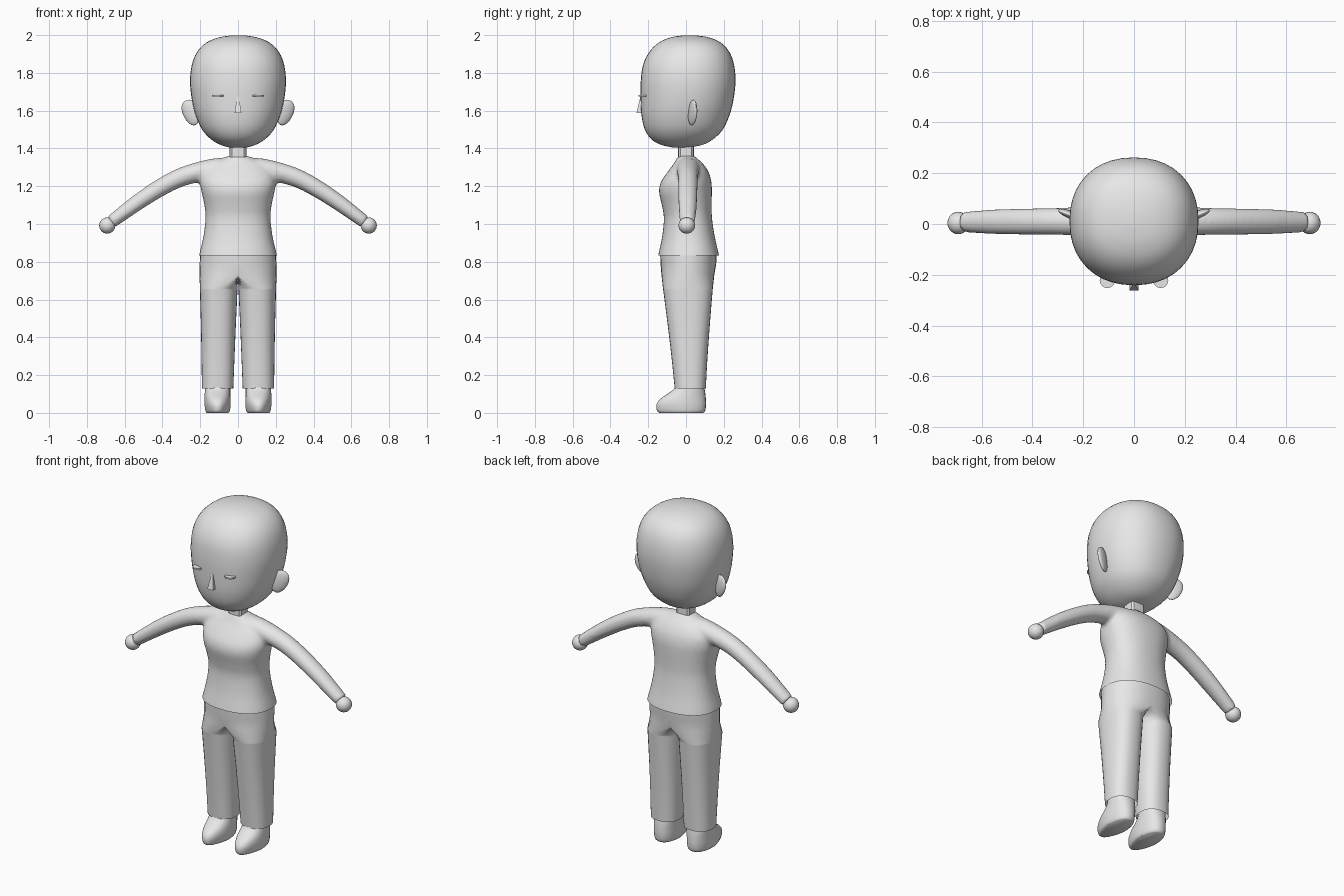
import bpy, bmesh, math
from mathutils import Vector
from mathutils.bvhtree import BVHTree

if "Cube" in bpy.data.objects:
    bpy.data.objects.remove(bpy.data.objects["Cube"])

grey = bpy.data.materials.new("light grey")
grey.diffuse_color = (0.8, 0.8, 0.8, 1)
grey.use_nodes = True
grey.node_tree.nodes["Principled BSDF"].inputs["Base Color"].default_value = grey.diffuse_color


def finish(name, bm, mirror=False, angle=50):
    bmesh.ops.remove_doubles(bm, verts=bm.verts, dist=1e-5)
    bmesh.ops.recalc_face_normals(bm, faces=bm.faces)
    me = bpy.data.meshes.new(name)
    bm.to_mesh(me)
    bm.free()
    me.materials.append(grey)
    ob = bpy.data.objects.new(name, me)
    bpy.context.collection.objects.link(ob)
    if mirror:
        m = ob.modifiers.new("mirror", 'MIRROR')
        m.use_clip = True
    bpy.ops.object.select_all(action='DESELECT')
    ob.select_set(True)
    bpy.context.view_layer.objects.active = ob
    bpy.ops.object.shade_smooth_by_angle(angle=math.radians(angle))
    return ob


def spline(keys, steps):
    """Smoothly interpolate rows of numbers."""
    out = []
    for i in range(len(keys) - 1):
        a, b = keys[max(i - 1, 0)], keys[i]
        c, d = keys[i + 1], keys[min(i + 2, len(keys) - 1)]
        for s in range(steps):
            t = s / steps
            out.append([q + 0.5 * t * (r - p + t * (2*p - 5*q + 4*r - u + t * (3*(q - r) + u - p)))
                        for p, q, r, u in zip(a, b, c, d)])
    return out + [list(keys[-1])]


def skin(bm, rings, start=True, end=True):
    """Join point rings with quads, with optional caps."""
    vs = [[bm.verts.new(p) for p in r] for r in rings]
    n = len(vs[0])
    for a, b in zip(vs, vs[1:]):
        for i in range(n):
            j = (i + 1) % n
            bm.faces.new((a[i], a[j], b[j], b[i]))
    if start:
        bm.faces.new(vs[0][::-1])
    if end:
        bm.faces.new(vs[-1])


def oval(z, cx, y0, y1, rx, n=32, power=2.0, toe=0.0):
    """Horizontal rounded section; toe narrows the front."""
    pts = []
    for i in range(n):
        t = 2 * math.pi * i / n
        c, s = math.cos(t), math.sin(t)
        x = math.copysign(abs(c) ** (2 / power), c) * rx
        y = math.copysign(abs(s) ** (2 / power), s)
        x *= 1 - toe * max(0, -y)
        pts.append((cx + x, (y0 + y1) / 2 + y * (y1 - y0) / 2, z))
    return pts


# head: height, front, back, half width
head_keys = [(1.405, -.07, .02, .045), (1.42, -.135, .09, .095), (1.45, -.185, .145, .145),
             (1.50, -.218, .195, .19), (1.57, -.235, .228, .222), (1.65, -.24, .25, .243),
             (1.75, -.24, .262, .254), (1.84, -.228, .255, .245), (1.91, -.195, .23, .217),
             (1.96, -.145, .185, .168), (1.988, -.08, .12, .10), (1.999, -.01, .05, .03)]
bm = bmesh.new()
skin(bm, [oval(z, 0, a, b, r, 40, 2.2) for z, a, b, r in spline(head_keys, 4)])
tree = BVHTree.FromBMesh(bm)
finish("head", bm)

# eyes: thin discs lying on the face
for side in (-1, 1):
    hit, normal, _, _ = tree.ray_cast(Vector((side * .105, -1, 1.68)), Vector((0, 1, 0)))
    if normal.y > 0:
        normal = -normal
    bm = bmesh.new()
    bmesh.ops.create_cone(bm, cap_ends=True, segments=20, radius1=.03, radius2=.03, depth=.008)
    q = normal.to_track_quat('Z', 'Y')
    for v in bm.verts:
        v.co = q @ v.co + hit
    finish("eye_left" if side > 0 else "eye_right", bm, angle=30)

# nose: small wedge
bm = bmesh.new()
skin(bm, [[(-.018, -.225, 1.588), (.018, -.225, 1.588), (.018, -.262, 1.588), (-.018, -.262, 1.588)],
          [(-.005, -.225, 1.672), (.005, -.225, 1.672), (.005, -.242, 1.672), (-.005, -.242, 1.672)]])
finish("nose", bm, angle=20)

# ears: flat tapered lobes swept backwards
bm = bmesh.new()
bmesh.ops.create_uvsphere(bm, u_segments=20, v_segments=12, radius=1)
for v in bm.verts:
    x, y, z = v.co
    w = .048 + .008 * z
    v.co = (.247 + x * w + z * .012, .035 + y * .017 + x * .018 + z * .004, 1.59 + z * .068)
finish("ears", bm, mirror=True)

# neck
bm = bmesh.new()
skin(bm, [oval(z, 0, -.042, .042, .046, 12, 4) for z in (1.32, 1.45)])
finish("neck", bm, angle=30)

# shirt: body and sleeves fused, then trimmed at the hem
body_keys = [(.77, -.158, .187, .213), (.83, -.148, .176, .207), (.93, -.127, .153, .184),
             (1.03, -.117, .138, .172), (1.10, -.128, .136, .178), (1.17, -.143, .137, .193),
             (1.22, -.134, .135, .202), (1.27, -.102, .122, .195), (1.315, -.068, .094, .155),
             (1.345, -.05, .062, .085), (1.362, -.04, .044, .05)]
bm = bmesh.new()
skin(bm, [oval(z, 0, a, b, r, 40, 2.3) for z, a, b, r in spline(body_keys, 4)])
# sleeve: x, height, half thickness, half depth
arm_keys = [(.03, 1.298, .056, .062), (.12, 1.288, .06, .064), (.22, 1.272, .053, .057),
            (.32, 1.240, .049, .053), (.42, 1.187, .046, .052), (.52, 1.122, .043, .05),
            (.60, 1.064, .039, .046), (.672, 1.010, .035, .04)]
path = spline(arm_keys, 4)
for side in (-1, 1):
    rings = []
    for k, (x, z, h, d) in enumerate(path):
        a, b = path[max(k - 1, 0)], path[min(k + 1, len(path) - 1)]
        t = Vector((b[0] - a[0], b[1] - a[1])).normalized()
        ring = []
        for i in range(24):
            u = 2 * math.pi * i / 24
            o = h * math.sin(u)
            ring.append((side * (x - t.y * o), .012 - .006 * x + d * math.cos(u), z + t.x * o))
        rings.append(ring)
    part = bmesh.new()
    skin(part, rings)
    bmesh.ops.recalc_face_normals(part, faces=part.faces)
    tmp = bpy.data.meshes.new("sleeve")
    part.to_mesh(tmp)
    part.free()
    bm.from_mesh(tmp)
    bpy.data.meshes.remove(tmp)
shirt = finish("shirt", bm)
m = shirt.modifiers.new("fuse", 'REMESH')
m.mode = 'VOXEL'
m.voxel_size = .011
m = shirt.modifiers.new("soften", 'SMOOTH')
m.iterations = 5
fused = bpy.data.meshes.new_from_object(shirt.evaluated_get(bpy.context.evaluated_depsgraph_get()))
bpy.data.objects.remove(shirt)
bm = bmesh.new()
bm.from_mesh(fused)
bmesh.ops.bisect_plane(bm, geom=bm.verts[:] + bm.edges[:] + bm.faces[:], dist=1e-5,
                       plane_co=(0, 0, .832), plane_no=(0, 0, 1), clear_inner=True)
finish("shirt", bm)

# hands: rounded fists
bm = bmesh.new()
bmesh.ops.create_uvsphere(bm, u_segments=20, v_segments=12, radius=1)
for v in bm.verts:
    v.co = (.692 + v.co.x * .043, .004 + v.co.y * .044, .992 + v.co.z * .043)
finish("hands", bm, mirror=True)

# trousers: one leg joined to half the hips, mirrored
N = 16
bm = bmesh.new()


def hip_arc(z, y0, y1, rx):
    pts = []
    for i in range(N + 1):
        t = math.pi * (i / N - .5)
        pts.append((rx * max(0, math.cos(t)) ** .85, (y0 + y1) / 2 + math.sin(t) * (y1 - y0) / 2, z))
    return pts


leg_keys = [(.13, .108, -.060, .105, .083), (.28, .106, -.075, .113, .087),
            (.45, .104, -.095, .125, .092), (.60, .1025, -.114, .137, .0975),
            (.66, .102, -.122, .142, .0995)]
rings = []
for z, cx, y0, y1, rx in spline(leg_keys, 4):
    ring = oval(z, cx, y0, y1, rx, 2 * N, 2.4)
    rings.append(ring[-N // 2:] + ring[:-N // 2])
crotch = hip_arc(.73, -.13, .15, .204)
for i in range(1, N):
    t = math.pi * i / N
    crotch.append((0, .01 + .14 * math.cos(t), .73 - .02 * math.sin(t)))
rings.append(crotch)
skin(bm, rings, False, False)
hips = [hip_arc(*k) for k in ((.73, -.13, .15, .204), (.79, -.135, .160, .203), (.845, -.137, .163, .200))]
grid = [[bm.verts.new(p) for p in r] for r in hips]
for a, b in zip(grid, grid[1:]):
    for i in range(N):
        bm.faces.new((a[i], a[i + 1], b[i + 1], b[i]))
finish("trousers", bm, mirror=True, angle=60)

# shoes: flat soles, sloping to a narrowed toe
shoe_keys = [(0, -.142, .092, .058), (.012, -.154, .102, .065), (.045, -.156, .106, .069),
             (.075, -.135, .105, .069), (.105, -.092, .102, .068), (.13, -.062, .098, .067),
             (.16, -.055, .095, .066)]
bm = bmesh.new()
skin(bm, [oval(z, .108, a, b, r, 28, 2.3, .35 * max(0, 1 - z / .13))
          for z, a, b, r in spline(shoe_keys, 3)])
finish("shoes", bm, mirror=True)
